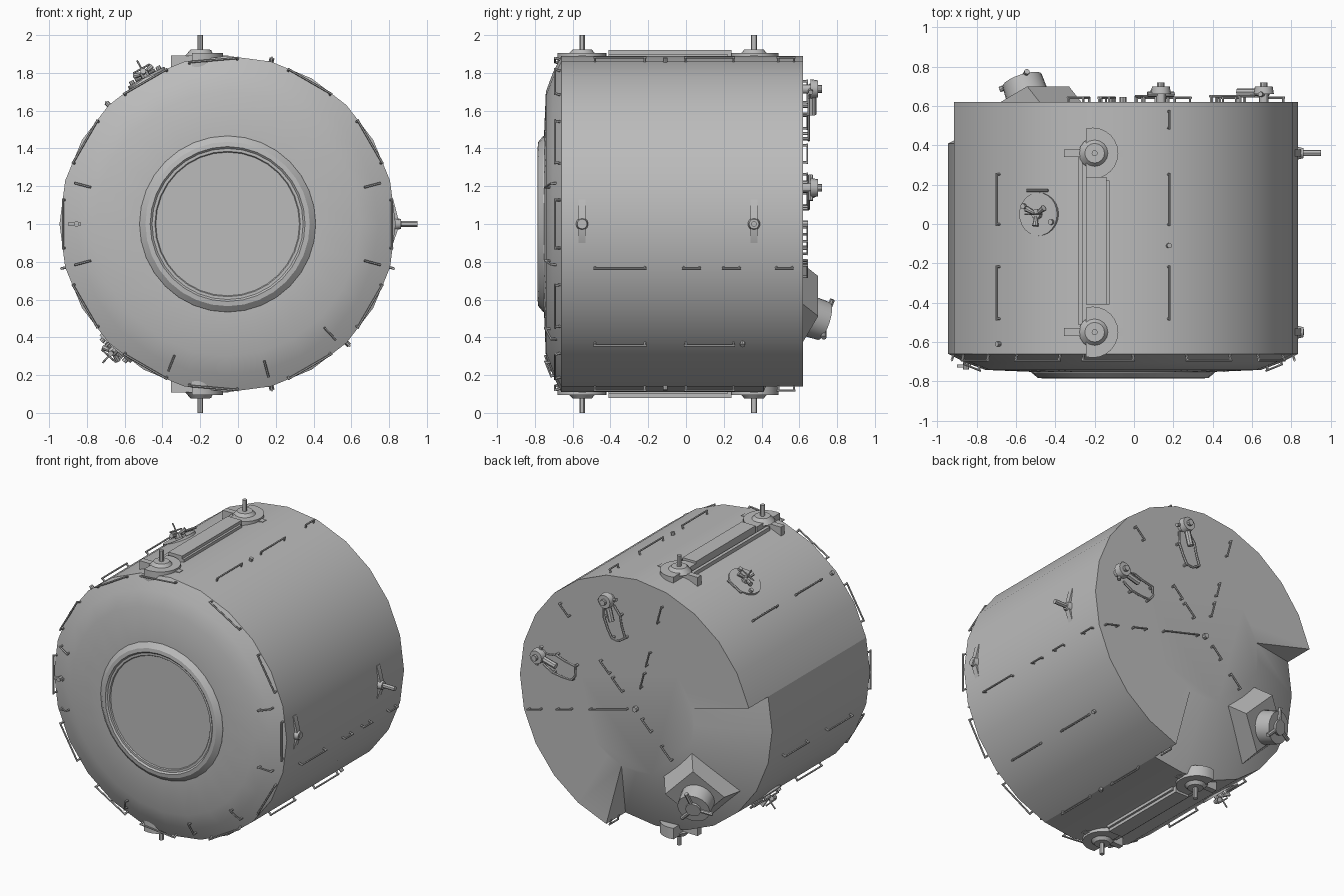
import bpy, bmesh
from math import cos, sin, radians, pi
from mathutils import Vector, Matrix

if "Cube" in bpy.data.objects:
    bpy.data.objects.remove(bpy.data.objects["Cube"])

CX, R, SEG = -0.055, 0.89, 24
FRONT, BACK, LOW = -0.66, 0.62, 0.41

grey = bpy.data.materials.new("light grey metal")
grey.use_nodes = True
grey.diffuse_color = (0.5, 0.5, 0.5, 1)
grey.node_tree.nodes["Principled BSDF"].inputs["Base Color"].default_value = (0.5, 0.5, 0.5, 1)


def finish(name, bm, z=0.0):
    bmesh.ops.recalc_face_normals(bm, faces=bm.faces)
    mesh = bpy.data.meshes.new(name)
    bm.to_mesh(mesh)
    bm.free()
    mesh.materials.append(grey)
    ob = bpy.data.objects.new(name, mesh)
    ob.location.z = z
    bpy.context.collection.objects.link(ob)
    bpy.ops.object.select_all(action='DESELECT')
    ob.select_set(True)
    bpy.context.view_layer.objects.active = ob
    bpy.ops.object.shade_smooth_by_angle(angle=radians(30))
    return ob


def polar(r, deg, y):
    a = radians(deg)
    return Vector((CX + r * cos(a), y, 1 + r * sin(a)))


def out(deg):
    return Vector((cos(radians(deg)), 0, sin(radians(deg))))


def rod(bm, a, b, r, r2=None, n=8):
    a, b = Vector(a), Vector(b)
    m = Matrix.Translation((a + b) / 2) @ (b - a).to_track_quat('Z', 'Y').to_matrix().to_4x4()
    bmesh.ops.create_cone(bm, cap_ends=True, segments=n, radius1=r,
                          radius2=r if r2 is None else r2, depth=(b - a).length, matrix=m)


def box(bm, lo, hi):
    lo, hi = Vector(lo), Vector(hi)
    m = Matrix.Translation((lo + hi) / 2) @ Matrix.Diagonal((*(hi - lo), 1))
    bmesh.ops.create_cube(bm, size=1, matrix=m)


def prism(bm, points, shift):
    face = bm.faces.new([bm.verts.new(p) for p in points])
    new = bmesh.ops.extrude_face_region(bm, geom=[face])["geom"]
    bmesh.ops.translate(bm, vec=shift, verts=[v for v in new if isinstance(v, bmesh.types.BMVert)])


def rail(bm, a, b, n, lift=0.022):
    # handrail bar on two feet
    d = (b - a).normalized() * 0.008
    rod(bm, a + n * lift, b + n * lift, 0.006, n=6)
    for p in (a + d, b - d):
        rod(bm, p - n * 0.015, p + n * lift, 0.007, n=6)


def lathe(bm, profile, n):
    rings = [[bm.verts.new(polar(r, 360 * i / n, y)) for i in range(n)] for r, y in profile]
    for p, q in zip(rings, rings[1:]):
        for i in range(n):
            j = (i + 1) % n
            bm.faces.new((p[i], p[j], q[j], q[i]))
    bm.faces.new(rings[-1])
    return rings


# Pressure shell: domed front, flat back with a sloping third cut away
bm = bmesh.new()
rings = lathe(bm, [(R, FRONT), (0.8, -0.705), (0.7, -0.742), (0.46, -0.752)], SEG)
first, last = 11, 19
hub = [bm.verts.new(polar(0.44, 15 * i, BACK)) for i in range(SEG)]
high = [bm.verts.new(polar(R, 15 * i, BACK)) for i in range(SEG)]
low = {i: bm.verts.new(polar(R, 15 * i, LOW)) for i in range(first, last + 1)}
bm.faces.new(hub)
for i in range(SEG):
    j = (i + 1) % SEG
    rim = low if first <= i < last else high
    bm.faces.new((rings[0][i], rings[0][j], rim[j], rim[i]))
    bm.faces.new((hub[i], hub[j], rim[j], rim[i]))
for i in (first, last):
    bm.faces.new((hub[i], high[i], low[i]))
bmesh.ops.delete(bm, geom=[v for v in bm.verts if not v.link_faces], context='VERTS')
finish("pressure_shell", bm)

# Docking ring and hatch
bm = bmesh.new()
lathe(bm, [(0.47, -0.74), (0.465, -0.757), (0.435, -0.782), (0.41, -0.785), (0.4, -0.775),
           (0.385, -0.775), (0.38, -0.768)], 32)
finish("docking_ring", bm)

# Keel and top trunnions with a long cover, mirrored to the underside
bm = bmesh.new()
TX = -0.2
for ty in (-0.55, 0.36):
    arc = [(TX - 0.01 + 0.13 * cos(radians(a)), ty + 0.13 * sin(radians(a)), 0.83)
           for a in range(-105, 106, 15)]
    prism(bm, arc, (0, 0, 0.075))
    rod(bm, (TX, ty, 0.89), (TX, ty, 0.925), 0.08, 0.05, 16)
    rod(bm, (TX, ty, 0.85), (TX, ty, 1.0), 0.015, n=12)
    box(bm, (-0.355, ty - 0.02, 0.8), (-0.05, ty + 0.02, 0.893))
box(bm, (-0.245, -0.41, 0.82), (-0.14, 0.24, 0.92))
box(bm, (-0.14, -0.41, 0.82), (-0.125, 0.22, 0.9))
box(bm, (-0.285, -0.51, 0.82), (-0.262, 0.35, 0.885))
trunnions = finish("trunnion_mounts", bm, 1.0)
mirror = trunnions.modifiers.new("mirror", 'MIRROR')
mirror.use_axis = (False, False, True)

# Side trunnions on tapered straps
bm = bmesh.new()
for ty, tip in ((-0.55, 0.865), (0.36, 0.95)):
    strap = [(0.8, ty - 0.018, 0.9), (0.822, ty - 0.018, 0.9), (0.85, ty - 0.018, 0.98),
             (0.85, ty - 0.018, 1.02), (0.822, ty - 0.018, 1.13), (0.8, ty - 0.018, 1.13)]
    prism(bm, strap, (0, 0.036, 0))
    rod(bm, (0.82, ty, 1), (0.862, ty, 1), 0.036, 0.026, 14)
    rod(bm, (0.84, ty, 1), (tip, ty, 1), 0.015, n=12)
finish("side_trunnions", bm)

# Lengthwise handrails on the shell
bm = bmesh.new()
LONG, MID, END = (-0.49, -0.21), (-0.01, 0.26), (0.48, 0.58)
side_rails = {75: (LONG, MID, END), 135: (LONG, MID), 195: (LONG, MID), 225: (LONG, MID),
              -15: (LONG, (-0.02, 0.08), (0.19, 0.29), (0.47, 0.57)),
              -45: (LONG, MID), -75: (LONG, MID, END)}
for deg, spans in side_rails.items():
    for y0, y1 in spans:
        rail(bm, polar(R, deg, y0), polar(R, deg, y1), out(deg))
for deg, y in ((75, -0.11), (135, -0.61), (-45, 0.3), (-75, -0.11)):
    rod(bm, polar(R - 0.01, deg, y), polar(R + 0.02, deg, y), 0.013)
finish("shell_handrails", bm)

# Front handrails: a ring of chords and short radial rails
bm = bmesh.new()
fwd = Vector((0, -1, 0))
for k in range(12):
    deg = 30 * k + {3: 5, 9: -5}.get(k, 0)
    tangent = out(deg + 90) * 0.135
    mid = polar(0.865, deg, -0.672)
    rail(bm, mid - tangent, mid + tangent, (fwd + out(deg) * 0.3).normalized())
for deg in (15, -15, 165, 195, -47, -75, -112):
    rail(bm, polar(0.84, deg, -0.69), polar(0.75, deg, -0.725), fwd)
rod(bm, polar(0.8, 180, -0.69), polar(0.8, 180, -0.74), 0.015)
box(bm, (-0.9, -0.73, 0.992), (-0.83, -0.715, 1.008))
finish("front_handrails", bm)

# Radial handrails on the back
bm = bmesh.new()
back_rails = {-15: ((0.06, 0.36), (0.5, 0.62), (0.74, 0.85)),
              45: ((0.13, 0.25), (0.27, 0.38), (0.71, 0.82)),
              105: ((0.16, 0.28), (0.33, 0.44), (0.66, 0.79)),
              225: ((0.07, 0.18), (0.28, 0.4))}
for deg, spans in back_rails.items():
    for r0, r1 in spans:
        rail(bm, polar(r0, deg, BACK), polar(r1, deg, BACK), -fwd)
rod(bm, polar(0, 0, 0.6), polar(0, 0, 0.645), 0.018)
finish("back_handrails", bm)

# Back valve units with hose loops
bm = bmesh.new()
hose = [(0.7, -0.05), (0.62, -0.07), (0.54, -0.06), (0.48, -0.045), (0.46, 0.0),
        (0.48, 0.06), (0.56, 0.055), (0.63, 0.06), (0.7, 0.03)]
for deg in (75, 15):
    side = out(deg + 90)
    c = polar(0.74, deg, 0)
    at = lambda y: c + Vector((0, y, 0))
    rod(bm, at(0.6), at(0.66), 0.025, n=12)
    rod(bm, at(0.66), at(0.7), 0.052, 0.045, 16)
    rod(bm, at(0.7), at(0.72), 0.02, n=10)
    rod(bm, at(0.66) - side * 0.07, at(0.66) + side * 0.07, 0.013)
    rod(bm, at(0.67), polar(0.6, deg, 0.67), 0.02)
    path = [polar(r, deg, 0.65) + side * t for r, t in hose]
    for a, b in zip(path, path[1:]):
        rod(bm, a, b, 0.008, n=6)
    for p in path[1::2]:
        rod(bm, p, (p.x, 0.61, p.z), 0.009, n=6)
finish("valve_units", bm)

# Angled housing with a round socket on the cut-away third
bm = bmesh.new()
side = out(315)
profile = [(0.44, 0.61), (0.54, 0.7), (0.78, 0.6), (0.8, 0.43), (0.44, 0.55)]
prism(bm, [polar(r, 225, y) - side * 0.15 for r, y in profile], side * 0.3)
axis = (out(225) * sin(radians(25)) + Vector((0, cos(radians(25)), 0)))
base = polar(0.68, 225, 0.63)
rod(bm, base, base + axis * 0.11, 0.11, 0.105, 20)
rod(bm, base + axis * 0.1, base + axis * 0.125, 0.05, n=12)
for k in range(3):
    spoke = Matrix.Rotation(2 * pi * k / 3, 3, axis) @ side
    rod(bm, base + axis * 0.11 + spoke * 0.03, base + axis * 0.11 + spoke * 0.125, 0.014)
finish("socket_housing", bm)

# Grapple fixtures: disc, three petals and a pin
bm = bmesh.new()
for deg in (119, 228):
    n, t, y = out(deg), out(deg + 90), Vector((0, 1, 0))
    c = polar(R - 0.01, deg, 0.05)
    rod(bm, c - n * 0.02, c + n * 0.012, 0.11, n=24)
    rod(bm, c, c + n * 0.04, 0.025, n=10)
    rod(bm, c, c + n * 0.11, 0.005, n=6)
    for k in range(3):
        d = t * cos(2 * pi * k / 3 + 0.5) + y * sin(2 * pi * k / 3 + 0.5)
        rod(bm, c + n * 0.03, c + n * 0.045 + d * 0.06, 0.008, 0.016)
    for s in (-1, 1):
        rod(bm, c + t * 0.08 * s + y * 0.04 * s, c + t * 0.08 * s + y * 0.04 * s + n * 0.03, 0.014)
    rod(bm, c + y * 0.12 - t * 0.06 + n * 0.02, c + y * 0.12 + t * 0.06 + n * 0.02, 0.008)
    rod(bm, c + n * 0.06 - t * 0.05, c + n * 0.06 + t * 0.05, 0.005, n=6)
finish("grapple_fixtures", bm)
